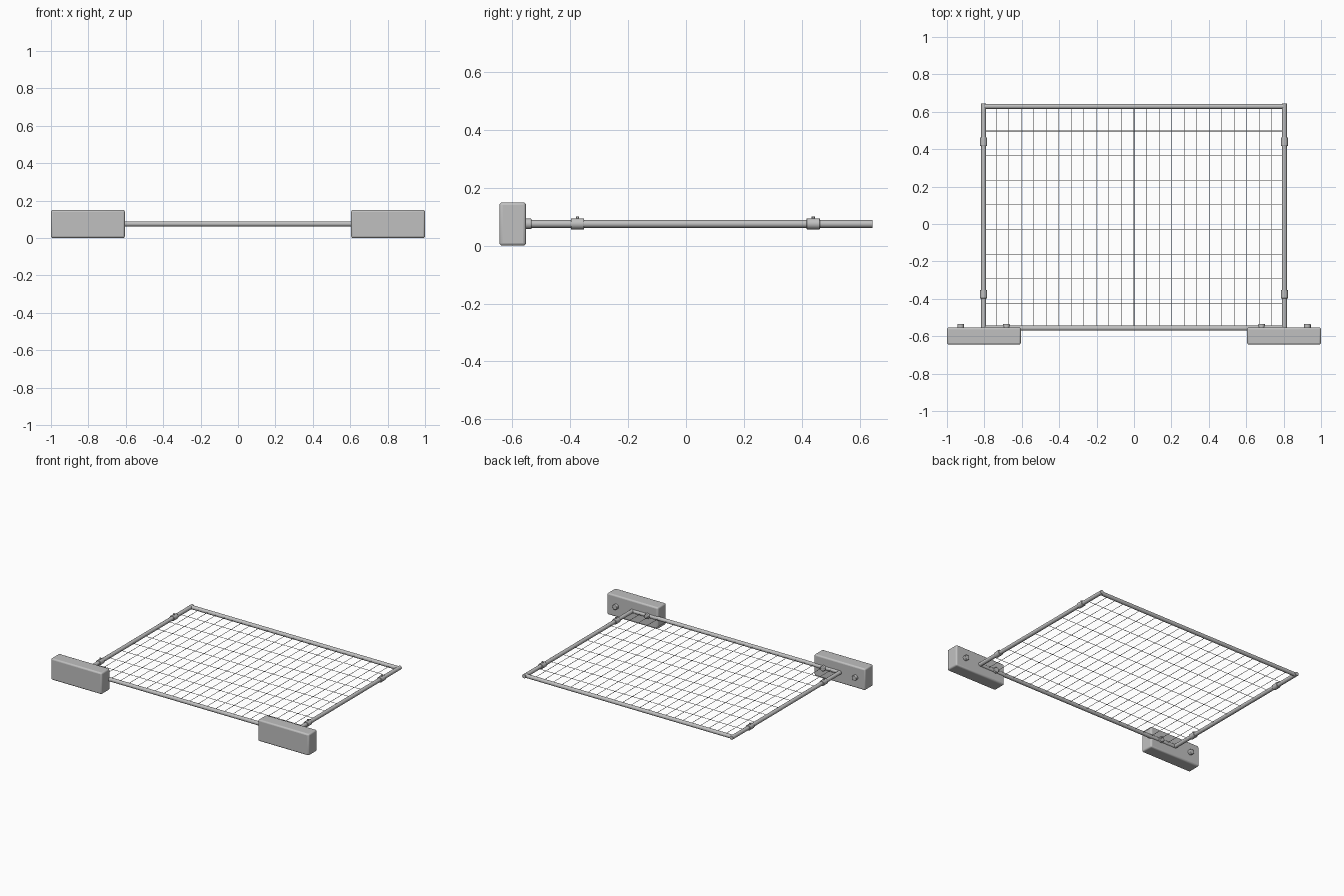
import bpy
from mathutils import Vector

cube = bpy.data.objects.get("Cube")
if cube:
    bpy.data.objects.remove(cube, do_unlink=True)


def material(name, rgb):
    m = bpy.data.materials.new(name)
    m.use_nodes = True
    m.diffuse_color = (*rgb, 1)
    m.node_tree.nodes["Principled BSDF"].inputs["Base Color"].default_value = (*rgb, 1)
    return m


GREY = material("galvanised grey", (0.53, 0.53, 0.53))

Z = 0.0755        # height of the panel plane
SIDE = 0.804      # side pipes
BACK, FRONT = 0.629, -0.557
PIPE = 0.0135


def rod(name, a, b, radius, sides=16, bevel=0):
    """Cylinder from point a to point b."""
    a, b = Vector(a), Vector(b)
    bpy.ops.mesh.primitive_cylinder_add(vertices=sides, radius=radius,
                                        depth=(b - a).length, location=(a + b) / 2)
    ob = bpy.context.object
    ob.name = name
    ob.rotation_euler = (b - a).to_track_quat('Z', 'Y').to_euler()
    ob.data.materials.append(GREY)
    bpy.ops.object.shade_smooth_by_angle()
    if bevel:
        mod = ob.modifiers.new("rounded rim", 'BEVEL')
        mod.width, mod.segments = bevel, 2
    return ob


# Frame pipes
rod("back_pipe", (-SIDE, BACK, Z), (SIDE, BACK, Z), PIPE)
rod("front_pipe", (-SIDE, FRONT, Z), (SIDE, FRONT, Z), PIPE)

for s, side in ((1, "left"), (-1, "right")):
    x = s * SIDE
    rod(side + "_pipe", (x, FRONT - 0.013, Z), (x, 0.645, Z), PIPE)

    # Clamp collars, each with a small screw on top
    for y, end in ((-0.375, "front"), (0.44, "back")):
        rod(f"{side}_{end}_clamp", (x, y - 0.023, Z), (x, y + 0.023, Z), 0.019, bevel=0.002)
        rod(f"{side}_{end}_clamp_screw", (x, y, Z), (x, y, 0.101), 0.006, 12)

    # Foot block
    bpy.ops.mesh.primitive_cube_add(size=1, location=(s * 0.8025, -0.599, 0.075))
    block = bpy.context.object
    block.name = side + "_foot_block"
    block.scale = (0.395, 0.092, 0.15)
    bpy.ops.object.transform_apply(location=False, rotation=False, scale=True)
    block.data.materials.append(GREY)
    mod = block.modifiers.new("soft edges", 'BEVEL')
    mod.width, mod.segments = 0.01, 3
    bpy.ops.object.shade_smooth_by_angle()

    # Pegs on the back face of the block
    for px, where in ((0.682, "inner"), (0.927, "outer")):
        rod(f"{side}_{where}_peg", (s * px, -0.57, Z), (s * px, -0.534, Z), 0.018, bevel=0.003)

# Wire mesh
COLS, ROWS, WIRE = 24, 9, 0.0015
for i in range(1, COLS):
    x = -SIDE + 2 * SIDE * i / COLS
    rod(f"long_wire_{i}", (x, FRONT, Z), (x, BACK, Z), WIRE, 8)
for i in range(1, ROWS):
    y = FRONT + (BACK - FRONT) * i / ROWS
    rod(f"cross_wire_{i}", (-SIDE, y, Z), (SIDE, y, Z), WIRE, 8)
